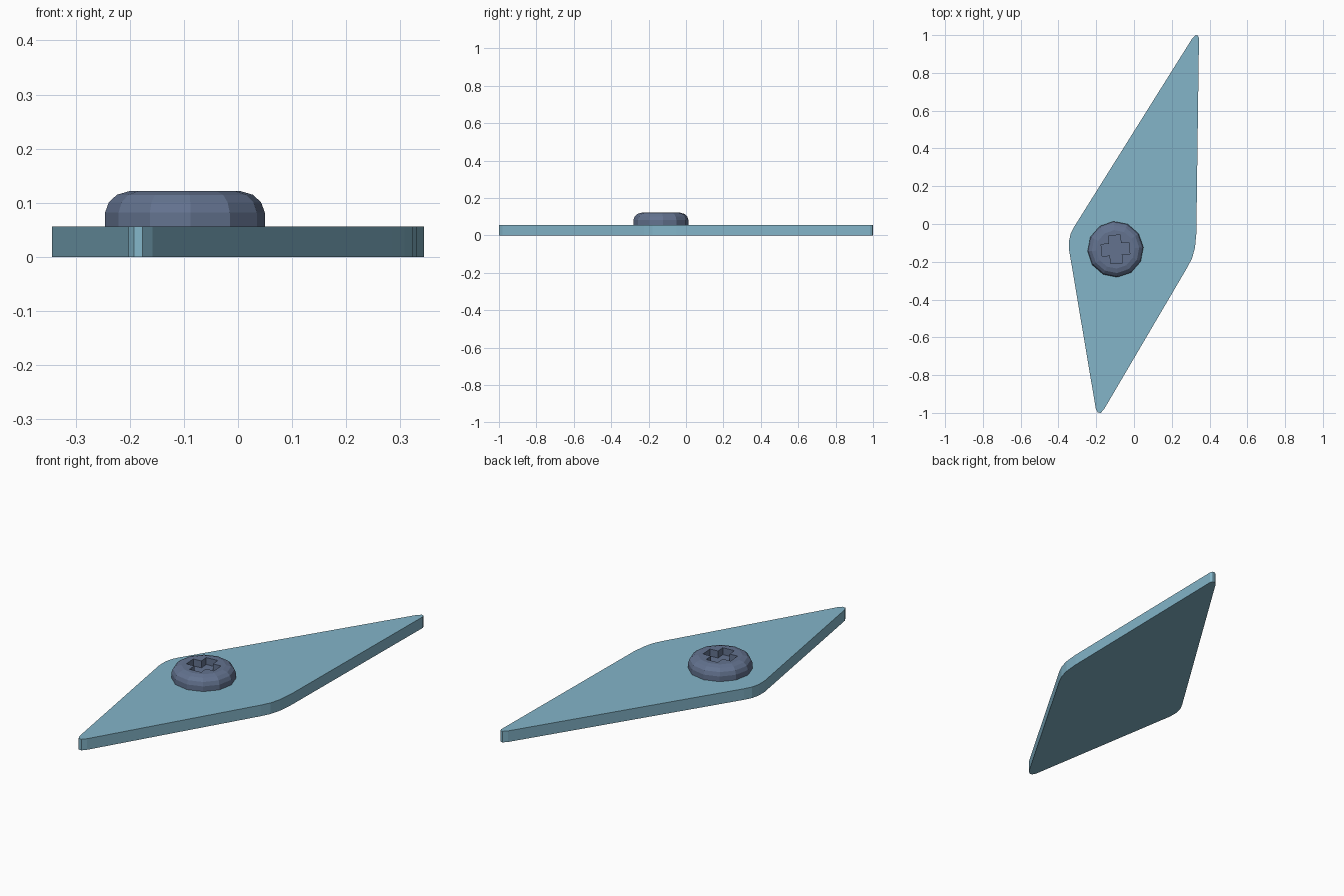
import bpy
import bmesh
from math import cos, sin, pi, radians

cube = bpy.data.objects.get("Cube")
if cube:
    bpy.data.objects.remove(cube, do_unlink=True)


def material(name, colour):
    mat = bpy.data.materials.new(name)
    mat.use_nodes = True
    mat.diffuse_color = (*colour, 1)
    mat.node_tree.nodes["Principled BSDF"].inputs["Base Color"].default_value = (*colour, 1)
    return mat


def loft(name, rings, mat, location=(0, 0, 0), turn=0):
    """Join equal rings of points, bottom to top, and cap both ends."""
    bm = bmesh.new()
    loops = [[bm.verts.new(p) for p in ring] for ring in rings]
    count = len(loops[0])
    for low, high in zip(loops, loops[1:]):
        for i in range(count):
            j = (i + 1) % count
            bm.faces.new((low[i], low[j], high[j], high[i]))
    bm.faces.new(loops[0][::-1])
    bm.faces.new(loops[-1])
    bmesh.ops.recalc_face_normals(bm, faces=bm.faces)
    mesh = bpy.data.meshes.new(name)
    bm.to_mesh(mesh)
    bm.free()
    mesh.materials.append(mat)
    obj = bpy.data.objects.new(name, mesh)
    obj.location = location
    obj.rotation_euler.z = turn
    bpy.context.collection.objects.link(obj)
    return obj


def prism(name, outline, bottom, top, mat, **place):
    return loft(name, [[(x, y, z) for x, y in outline] for z in (bottom, top)], mat, **place)


plate_blue = material("pale blue", (0.227, 0.462, 0.584))
screw_grey = material("slate grey", (0.125, 0.170, 0.275))

# Needle plate: kite outline with rounded corners, counterclockwise
outline = [
    (-0.202, -0.98), (-0.192, -0.998), (-0.176, -1.0), (-0.158, -0.98),
    (0.285, -0.225), (0.308, -0.18), (0.323, -0.125), (0.33, -0.05),
    (0.344, 0.985), (0.338, 0.998), (0.326, 1.0), (0.308, 0.982),
    (-0.315, -0.012), (-0.335, -0.05), (-0.344, -0.09), (-0.344, -0.135),
]
prism("needle_plate", outline, 0, 0.056, plate_blue)

# Screw head: faceted dome
centre = (-0.098, -0.134, 0)
tilt = radians(4)
sides = 12
profile = [(0.148, 0.05), (0.148, 0.082), (0.141, 0.101), (0.126, 0.115), (0.102, 0.122)]
rings = [[(r * cos(2 * pi * i / sides), r * sin(2 * pi * i / sides), z)
          for i in range(sides)] for r, z in profile]
head = loft("screw_head", rings, screw_grey, location=centre, turn=tilt)

# Cross recess cut into the head
arm, half = 0.074, 0.031
quarter = [(arm, -half), (arm, half), (half, half)]
cross = []
for c, s in ((1, 0), (0, 1), (-1, 0), (0, -1)):
    cross += [(x * c - y * s, x * s + y * c) for x, y in quarter]
cutter = prism("cross_cutter", cross, 0.087, 0.2, screw_grey, location=centre, turn=tilt)
cutter.hide_render = True
cutter.hide_set(True)
cutter.display_type = 'WIRE'

recess = head.modifiers.new("cross_recess", 'BOOLEAN')
recess.operation = 'DIFFERENCE'
recess.solver = 'EXACT'
recess.object = cutter
